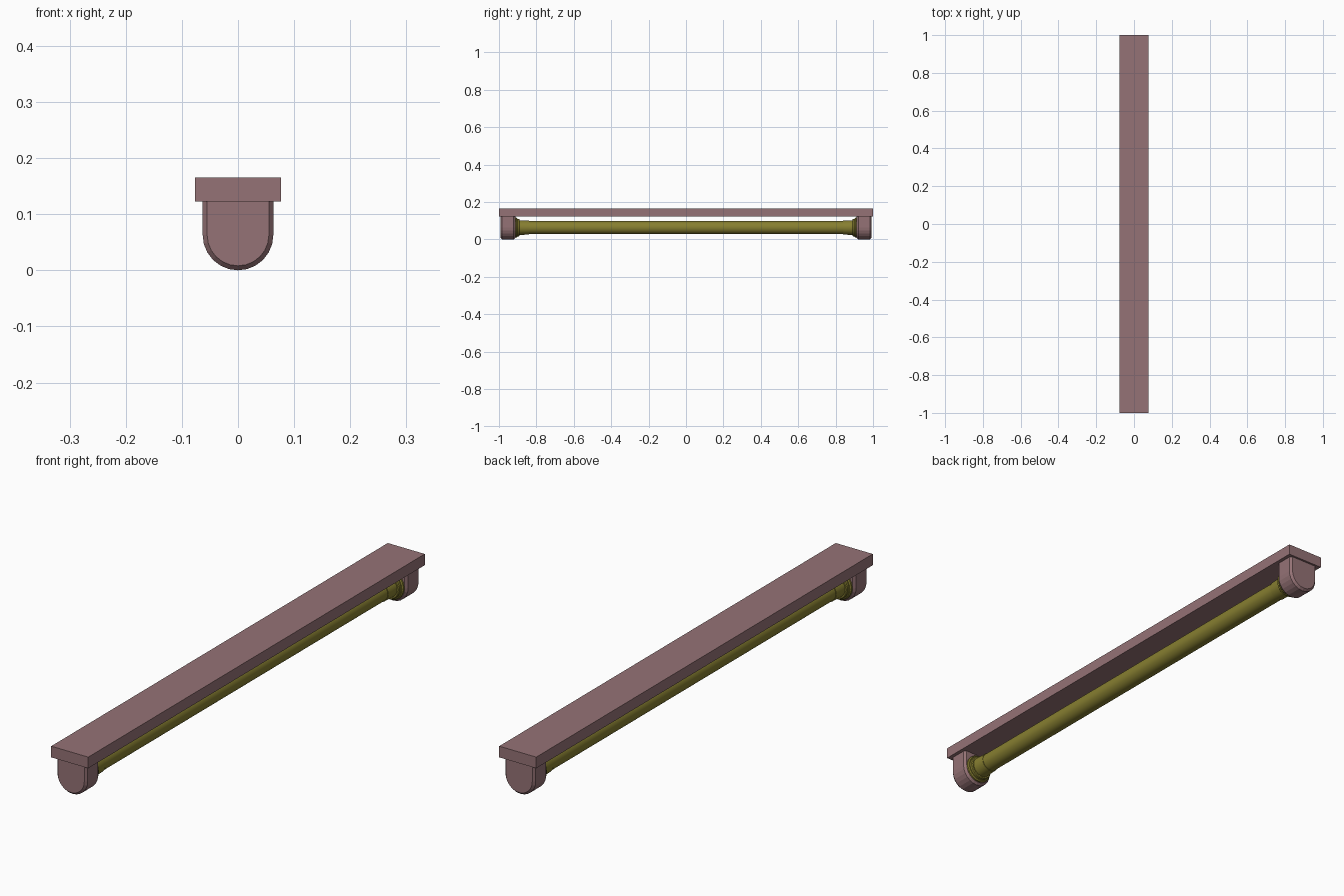
import bpy, bmesh, math

if "Cube" in bpy.data.objects:
    bpy.data.objects.remove(bpy.data.objects["Cube"])

def material(name, color):
    m = bpy.data.materials.new(name)
    m.diffuse_color = color
    m.use_nodes = True
    m.node_tree.nodes["Principled BSDF"].inputs["Base Color"].default_value = m.diffuse_color
    return m

WOOD = material("mauve", (0.30, 0.17, 0.18, 1))
BRASS = material("olive", (0.24, 0.21, 0.03, 1))
AXIS_Z = 0.063

def loft(name, rings, mat, smooth=None, mirror=False):
    """Join equal-length rings of points into a capped solid."""
    bm = bmesh.new()
    loops = [[bm.verts.new(p) for p in ring] for ring in rings]
    for a, b in zip(loops, loops[1:]):
        for i in range(len(a)):
            j = (i + 1) % len(a)
            bm.faces.new((a[i], a[j], b[j], b[i]))
    bm.faces.new(loops[0])
    bm.faces.new(loops[-1])
    bmesh.ops.recalc_face_normals(bm, faces=bm.faces)
    me = bpy.data.meshes.new(name)
    bm.to_mesh(me)
    bm.free()
    ob = bpy.data.objects.new(name, me)
    bpy.context.collection.objects.link(ob)
    me.materials.append(mat)
    if mirror:
        ob.modifiers.new("mirror_ends", 'MIRROR').use_axis = (False, True, False)
        ob.modifiers[0].use_mirror_merge = False
    if smooth:
        bpy.ops.object.select_all(action='DESELECT')
        ob.select_set(True)
        bpy.context.view_layer.objects.active = ob
        bpy.ops.object.shade_smooth_by_angle(angle=math.radians(smooth))
    return ob

def u_ring(y, r, top=0.123, n=12):
    """U-shaped section: half circle below, straight sides to the plate."""
    arc = [(r * math.cos(math.pi + math.pi * i / n), y,
            AXIS_Z + r * math.sin(math.pi + math.pi * i / n)) for i in range(n + 1)]
    return arc + [(r, y, top), (-r, y, top)]

def circle(y, r, n=32):
    return [(r * math.cos(2 * math.pi * i / n), y,
             AXIS_Z + r * math.sin(2 * math.pi * i / n)) for i in range(n)]

# mounting plate
def plate_ring(y):
    return [(-0.077, y, 0.123), (0.077, y, 0.123), (0.077, y, 0.165), (-0.077, y, 0.165)]
loft("mounting_plate", [plate_ring(-1), plate_ring(1)], WOOD)

# end brackets with bevelled rims
loft("end_bracket", [u_ring(y, r) for y, r in
     [(-0.992, 0.055), (-0.983, 0.063), (-0.921, 0.063), (-0.912, 0.055)]],
     WOOD, mirror=True)

# stepped collars where the rod enters the brackets
loft("rod_collar", [circle(y, r) for y, r in
     [(-0.925, 0.054), (-0.906, 0.054), (-0.902, 0.050), (-0.902, 0.047),
      (-0.893, 0.047), (-0.890, 0.044), (-0.890, 0.039), (-0.840, 0.037), (-0.840, 0.034)]],
     BRASS, smooth=30, mirror=True)

# long rod
loft("rod", [circle(-0.92, 0.035), circle(0.92, 0.035)], BRASS, smooth=30)
